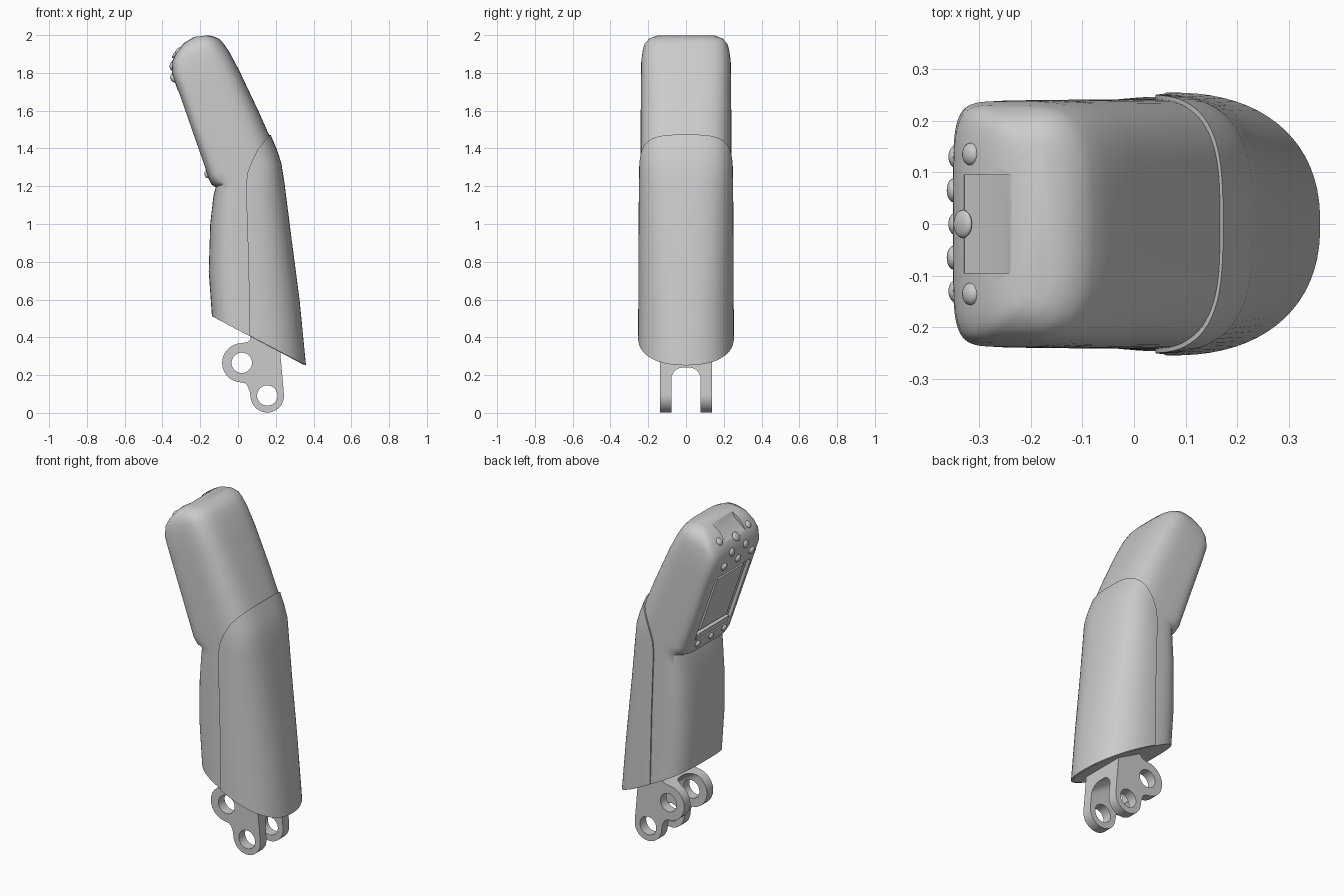
import bpy, bmesh
from math import sin, cos, pi, radians
from mathutils import Vector, Matrix

if "Cube" in bpy.data.objects:
    bpy.data.objects.remove(bpy.data.objects["Cube"])


def make(name, bm, angle=35):
    bmesh.ops.recalc_face_normals(bm, faces=bm.faces[:])
    me = bpy.data.meshes.new(name)
    bm.to_mesh(me)
    bm.free()
    ob = bpy.data.objects.new(name, me)
    bpy.context.collection.objects.link(ob)
    smooth(ob, angle)
    return ob


def smooth(ob, angle=35):
    bpy.ops.object.select_all(action='DESELECT')
    ob.select_set(True)
    bpy.context.view_layer.objects.active = ob
    bpy.ops.object.shade_smooth_by_angle(angle=radians(angle))


def prism(name, pts, y0, y1):
    """Extrude an x-z outline along y."""
    bm = bmesh.new()
    a = [bm.verts.new((x, y0, z)) for x, z in pts]
    b = [bm.verts.new((x, y1, z)) for x, z in pts]
    bm.faces.new(a)
    bm.faces.new(b[::-1])
    for i in range(len(a)):
        j = (i + 1) % len(a)
        bm.faces.new((a[i], a[j], b[j], b[i]))
    return make(name, bm)


def boolean(ob, cutter, op='DIFFERENCE'):
    cutter.hide_render = True
    mod = ob.modifiers.new("cut", 'BOOLEAN')
    mod.operation, mod.object, mod.solver = op, cutter, 'EXACT'
    bpy.context.view_layer.objects.active = ob
    bpy.ops.object.modifier_apply(modifier=mod.name)
    bpy.data.objects.remove(cutter)
    smooth(ob)


def arc(cx, cz, r, a0, a1, n=14):
    return [(cx + r * cos(radians(a0 + (a1 - a0) * i / n)),
             cz + r * sin(radians(a0 + (a1 - a0) * i / n))) for i in range(n + 1)]


# front x, front z, back x, back z, half width, front roundness, back roundness
SECTIONS = [
    (-.138, .512, .352, .252, .246, 3.2, 2.3),
    (-.155, .75, .318, .60, .244, 3.2, 2.4),
    (-.147, 1.0, .272, .95, .243, 3.4, 2.6),
    (-.130, 1.15, .238, 1.22, .242, 3.6, 2.8),
    (-.118, 1.195, .222, 1.32, .241, 4.0, 3.0),
    (-.140, 1.208, .200, 1.39, .241, 5.0, 3.1),
    (-.156, 1.24, .170, 1.46, .241, 6.0, 3.2),
    (-.240, 1.48, .112, 1.59, .240, 6.0, 3.4),
    (-.320, 1.71, .008, 1.81, .239, 6.0, 3.6),
    (-.350, 1.80, -.048, 1.915, .237, 6.0, 3.6),
    (-.349, 1.86, -.078, 1.958, .230, 5.5, 3.6),
    (-.330, 1.90, -.100, 1.98, .222, 5.0, 3.6),
    (-.290, 1.955, -.130, 1.993, .198, 4.5, 3.6),
    (-.235, 1.99, -.160, 1.999, .160, 4.0, 3.6),
]


def loft(name, sections, grow=0.0, count=72):
    """Skin rounded sections, each with its own front and back roundness."""
    bm = bmesh.new()
    rings = []
    for fx, fz, bx, bz, w, nf, nb in sections:
        front, back = Vector((fx, 0, fz)), Vector((bx + grow, 0, bz))
        mid, ring = front.lerp(back, .42), []
        for k in range(count):
            t = 2 * pi * (k + .5) / count
            c, s = cos(t), sin(t)
            n, end = (nb, back) if c > 0 else (nf, front)
            p = mid + (end - mid) * abs(c) ** (2 / n)
            p.y = (w + grow) * abs(s) ** (2 / n) * (1 if s > 0 else -1)
            ring.append(bm.verts.new(p))
        rings.append(ring)
    for a, b in zip(rings, rings[1:]):
        for i in range(count):
            j = (i + 1) % count
            bm.faces.new((a[i], a[j], b[j], b[i]))
    bm.faces.new(rings[0][::-1])
    bm.faces.new(rings[-1])
    return make(name, bm)


# Main housing
body = loft("housing", SECTIONS)

# Rear shell, trimmed along the curved seam
shell = loft("rear_shell", SECTIONS[:9], grow=.008)
boolean(shell, prism("seam_trim", [
    (.068, .1), (.055, .8), (.042, 1.2), (.05, 1.27), (.072, 1.33), (.105, 1.395),
    (.14, 1.44), (.17, 1.472), (.3, 1.54), (.6, 1.5), (.6, .1)], -.4, .4), 'INTERSECT')

# Sloping head face: local x = across, y = up the face, z = outward
UP = Vector((-.328, 0, .945)).normalized()
OUT = Vector((-.945, 0, -.328)).normalized()


def on_face(z, y=0.0, out=0.0):
    m = Matrix((Vector((0, -1, 0)), UP, OUT)).transposed().to_4x4()
    m.translation = Vector((-.156 - .347 * (z - 1.24), y, z)) + OUT * out
    return m


def face_box(name, z0, z1, half, out0, out1, bevel=0.0):
    bm = bmesh.new()
    bmesh.ops.create_cube(bm, size=1)
    size = Matrix.Diagonal((2 * half, (z1 - z0) / .945, out1 - out0, 1))
    bmesh.ops.transform(bm, matrix=size, verts=bm.verts)
    if bevel:
        edges = [e for e in bm.edges if abs(e.verts[0].co.z - e.verts[1].co.z) > 1e-4]
        bmesh.ops.bevel(bm, geom=edges, offset=bevel, segments=5, profile=.5, affect='EDGES')
    bmesh.ops.transform(bm, matrix=on_face((z0 + z1) / 2, 0, (out0 + out1) / 2), verts=bm.verts)
    return make(name, bm)


# Screen recess, screen plate and lower ledge
boolean(body, face_box("recess", 1.285, 1.705, .165, -.022, .05, .025))
face_box("screen", 1.345, 1.675, .125, -.03, -.012)
face_box("screen_ledge", 1.29, 1.33, .15, -.03, -.004, .008)

# Angled window notch in the top
boolean(body, prism("window_notch", [(-.328, 1.9), (-.255, 1.958), (-.216, 2.03), (-.4, 2.05)],
                    -.095, .095))


def button(name, loc, normal, r, thick):
    bm = bmesh.new()
    bmesh.ops.create_uvsphere(bm, u_segments=20, v_segments=10, radius=1)
    rot = Vector(normal).to_track_quat('Z', 'Y').to_matrix().to_4x4()
    m = Matrix.Translation(loc) @ rot @ Matrix.Diagonal((r, r, thick, 1))
    bmesh.ops.transform(bm, matrix=m, verts=bm.verts)
    return make(name, bm, 60)


# Buttons: three low, two above, two beside the window, three under the screen
for y in (-.13, 0, .13):
    button("keypad_button", (-.342, y, 1.772), OUT, .023, .016)
for y in (-.065, .065):
    button("keypad_button", (-.349, y, 1.835), (-1, 0, 0), .023, .013)
for y in (-.135, .135):
    button("window_button", (-.315, y, 1.915), (-.8, 0, .6), .022, .014)
for y in (-.125, 0, .125):
    button("lower_button", on_face(1.262, y).translation, OUT, .02, .014)
button("window_tab", (-.331, 0, 1.9), (-.8, 0, .6), .027, .01)

# Two-lobed clevis at the bottom
outline = ([(.215, .55), (.222, .34)] + arc(.155, .09, .0885, 5, -170)
           + [(.062, .115), (.05, .145), (.035, .158)] + arc(.02, .265, .104, -90, -270)
           + [(.05, .375), (.066, .39), (.07, .42), (.07, .55)])
clevis = prism("clevis", outline, -.137, .137)
for x, z in ((.02, .265), (.155, .092)):
    boolean(clevis, prism("pin_hole", arc(x, z, .054, 0, 348.75, 31), -.3, .3))

# Arched slot between the clevis cheeks, rising towards the front
slot = ([(-.078, -.2)] + arc(-.018, .19, .06, 180, 90, 6)
        + arc(.018, .19, .06, 90, 0, 6) + [(.078, -.2)])
bm = bmesh.new()
ends = [[bm.verts.new((x, y, z + dz)) for y, z in slot] for x, dz in ((.4, -.12), (-.2, .27))]
bm.faces.new(ends[0])
bm.faces.new(ends[1][::-1])
for i in range(len(slot)):
    j = (i + 1) % len(slot)
    bm.faces.new((ends[0][i], ends[0][j], ends[1][j], ends[1][i]))
boolean(clevis, make("slot_cutter", bm))
